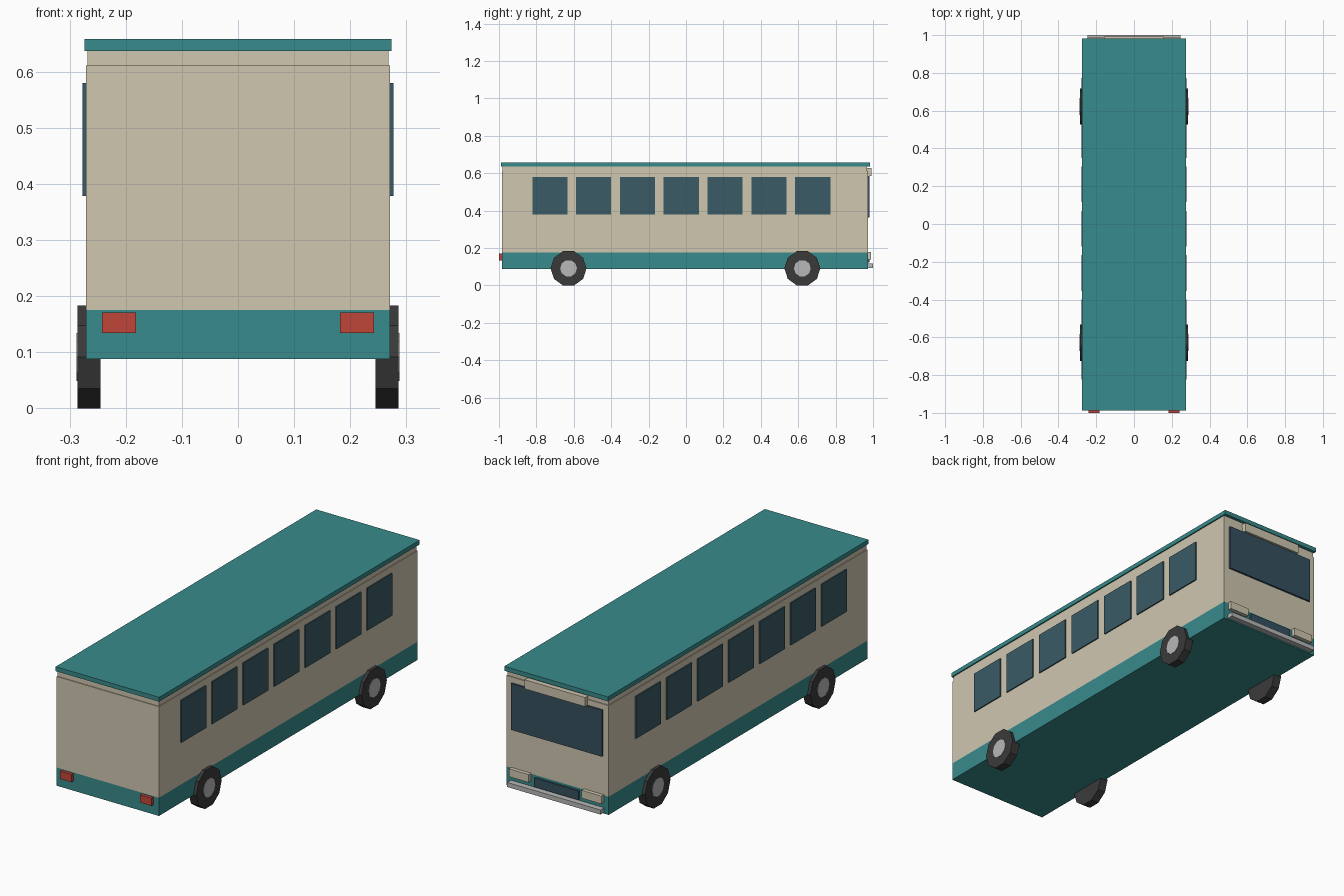
import bpy, bmesh
from math import cos, sin, tau

if "Cube" in bpy.data.objects:
    bpy.data.objects.remove(bpy.data.objects["Cube"])


def material(name, hex_code):
    rgb = [int(hex_code[i:i + 2], 16) / 255 for i in (0, 2, 4)]
    lin = [c / 12.92 if c <= 0.04045 else ((c + 0.055) / 1.055) ** 2.4 for c in rgb]
    m = bpy.data.materials.new(name)
    m.diffuse_color = (*lin, 1)
    m.use_nodes = True
    m.node_tree.nodes["Principled BSDF"].inputs["Base Color"].default_value = m.diffuse_color
    return m


CREAM = material("cream", "D0C7B0")
TEAL = material("teal", "398B8C")
GLASS = material("glass", "3A5B66")
WINDSCREEN = material("dark_glass", "35505E")
RUBBER = material("rubber", "3A3A3A")
METAL = material("metal", "B8B8B8")
RED = material("red", "C0463A")


def finish(bm, name, mat):
    bmesh.ops.recalc_face_normals(bm, faces=bm.faces)
    mesh = bpy.data.meshes.new(name)
    bm.to_mesh(mesh)
    bm.free()
    mesh.materials.append(mat)
    obj = bpy.data.objects.new(name, mesh)
    bpy.context.collection.objects.link(obj)
    return obj


def box(name, mat, x, y, z):
    """Box from (min, max) ranges on each axis."""
    bm = bmesh.new()
    bmesh.ops.create_cube(bm, size=1)
    for v in bm.verts:
        v.co = [r[0] if c < 0 else r[1] for c, r in zip(v.co, (x, y, z))]
    return finish(bm, name, mat)


def disc(name, mat, x0, x1, y, z, radius, sides=10):
    """Prism along x with a corner pointing along y."""
    bm = bmesh.new()
    ring = [bm.verts.new((x0, y + radius * cos(tau * i / sides), z + radius * sin(tau * i / sides)))
            for i in range(sides)]
    face = bm.faces.new(ring)
    new = bmesh.ops.extrude_face_region(bm, geom=[face])["geom"]
    bmesh.ops.translate(bm, vec=(x1 - x0, 0, 0),
                        verts=[g for g in new if isinstance(g, bmesh.types.BMVert)])
    return finish(bm, name, mat)


def side_range(s, a, b):
    return tuple(sorted((s * a, s * b)))


# Body shell: skirt, main body, slightly inset cornice, overhanging roof
box("skirt", TEAL, (-0.271, 0.271), (-0.985, 0.972), (0.088, 0.175))
box("body", CREAM, (-0.271, 0.271), (-0.985, 0.972), (0.175, 0.611))
box("cornice", CREAM, (-0.268, 0.268), (-0.981, 0.968), (0.611, 0.638))
box("roof", TEAL, (-0.274, 0.274), (-0.988, 0.983), (0.637, 0.658))

# Windscreen, destination panel, grille and bumper
box("windscreen", WINDSCREEN, (-0.241, 0.241), (0.965, 0.981), (0.362, 0.584))
box("destination_panel", CREAM, (-0.16, 0.16), (0.965, 0.992), (0.584, 0.628))
box("grille", WINDSCREEN, (-0.117, 0.117), (0.965, 0.982), (0.122, 0.165))
box("bumper", METAL, (-0.247, 0.247), (0.965, 1.0), (0.094, 0.116))

for s, label in ((-1, "left"), (1, "right")):
    # Lamps at both ends
    box(f"headlight_{label}", CREAM, side_range(s, 0.14, 0.245), (0.965, 0.99), (0.14, 0.178))
    box(f"tail_light_{label}", RED, side_range(s, 0.182, 0.242), (-1.0, -0.98), (0.134, 0.171))

    # Row of side windows
    for i in range(7):
        y = -0.728 + 0.2343 * i
        box(f"side_window_{label}_{i + 1}", GLASS, side_range(s, 0.26, 0.277),
            (y - 0.094, y + 0.094), (0.378, 0.58))

    # Wheels with hub caps
    for y, end in ((-0.628, "rear"), (0.622, "front")):
        disc(f"tyre_{end}_{label}", RUBBER, s * 0.245, s * 0.286, y, 0.0915, 0.0962)
        disc(f"hub_{end}_{label}", METAL, s * 0.28, s * 0.288, y, 0.0915, 0.045)
